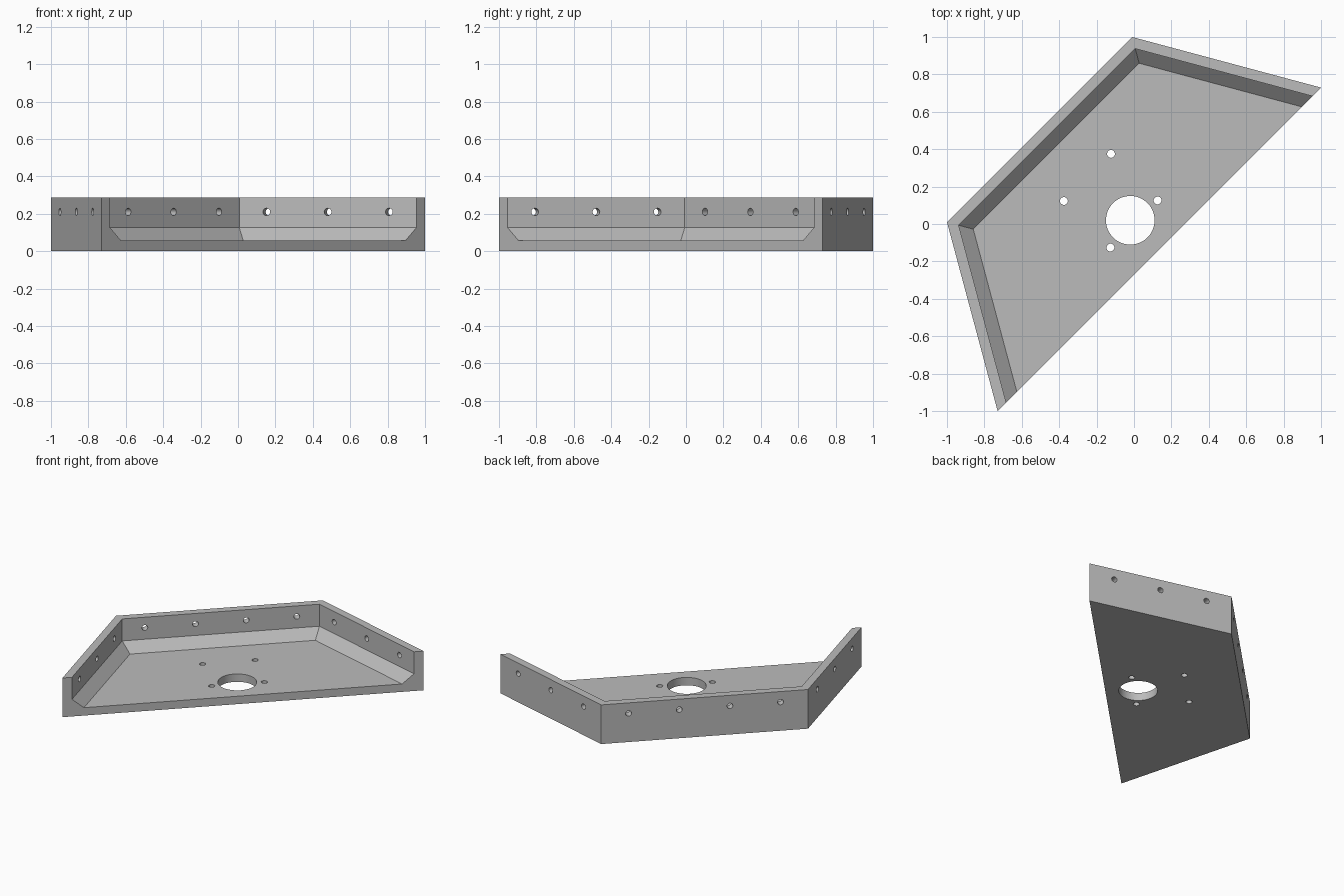
import bpy, bmesh
from math import radians, sqrt, pi
from mathutils import Matrix, Vector

if "Cube" in bpy.data.objects:
    bpy.data.objects.remove(bpy.data.objects["Cube"])

HEIGHT, FLOOR, CHAMFER_TOP = 0.288, 0.058, 0.126
BACK, FRONT, HALF_BACK = 0.714, -0.191, 0.70   # half-hexagon plan
WALL, CHAMFER = 0.056, 0.126                   # insets from the outer edge
HOLE_Z = 0.21
TURN = Matrix.Rotation(radians(45), 4, "Z")

grey = bpy.data.materials.new("plain grey")
grey.use_nodes = True
grey.diffuse_color = (0.5, 0.5, 0.5, 1)
grey.node_tree.nodes["Principled BSDF"].inputs["Base Color"].default_value = (0.5, 0.5, 0.5, 1)


def make_object(name, bm):
    bmesh.ops.recalc_face_normals(bm, faces=bm.faces)
    bm.transform(TURN)
    mesh = bpy.data.meshes.new(name)
    bm.to_mesh(mesh)
    bm.free()
    mesh.materials.append(grey)
    obj = bpy.data.objects.new(name, mesh)
    bpy.context.collection.objects.link(obj)
    return obj


def half_width(y, inset):
    return HALF_BACK + (BACK - y) / sqrt(3) - inset * 2 / sqrt(3)


# Tray: a wall profile swept round three sides, open along the front
profile = [(0, 0), (0, HEIGHT), (WALL, HEIGHT), (WALL, CHAMFER_TOP), (CHAMFER, FLOOR)]
bm = bmesh.new()
sections = []
for side, at_back in ((-1, False), (-1, True), (1, True), (1, False)):
    section = []
    for inset, z in profile:
        y = BACK - inset if at_back else FRONT
        section.append(bm.verts.new((side * half_width(y, inset), y, z)))
    sections.append(section)
for a, b in zip(sections, sections[1:]):
    for i in range(len(profile) - 1):
        bm.faces.new((a[i], a[i + 1], b[i + 1], b[i]))
bm.faces.new([s[0] for s in sections])                  # underside
bm.faces.new([s[-1] for s in sections])                 # floor
bm.faces.new(sections[0] + sections[-1][::-1])          # open front edge
tray = make_object("corner_tray", bm)

# Hole cutters
bm = bmesh.new()


def drill(centre, axis, radius, depth, sides=24):
    spin = Vector(axis).to_track_quat("Z", "Y").to_matrix().to_4x4()
    bmesh.ops.create_cone(bm, cap_ends=True, segments=sides, radius1=radius,
                          radius2=radius, depth=depth,
                          matrix=Matrix.Translation(centre) @ spin)


drill((0, 0.028, 0), (0, 0, 1), 0.13, 0.3, 48)          # central bore
for x in (-0.178, 0.178):
    for y in (0, 0.352):
        drill((x, y, 0), (0, 0, 1), 0.021, 0.3)         # floor screw holes
for i in range(4):
    drill(((i - 1.5) * 0.343, BACK, HOLE_Z), (0, 1, 0), 0.02, 0.2)
mid_y = (BACK + FRONT) / 2
for side in (-1, 1):
    for step in (-0.339, 0, 0.339):
        centre = (side * (half_width(mid_y, 0) + step / 2), mid_y - step * sqrt(3) / 2, HOLE_Z)
        drill(centre, (side * sqrt(3) / 2, 0.5, 0), 0.02, 0.2)
cutter = make_object("hole_cutter", bm)
cutter.hide_render = True

# Cut the holes and drop the helper
bpy.context.view_layer.objects.active = tray
bpy.ops.object.select_all(action="DESELECT")
tray.select_set(True)
cut = tray.modifiers.new("holes", "BOOLEAN")
cut.operation = "DIFFERENCE"
cut.solver = "EXACT"
cut.object = cutter
bpy.ops.object.modifier_apply(modifier=cut.name)
bpy.data.objects.remove(cutter)
bpy.ops.object.shade_smooth_by_angle(angle=pi / 6)
